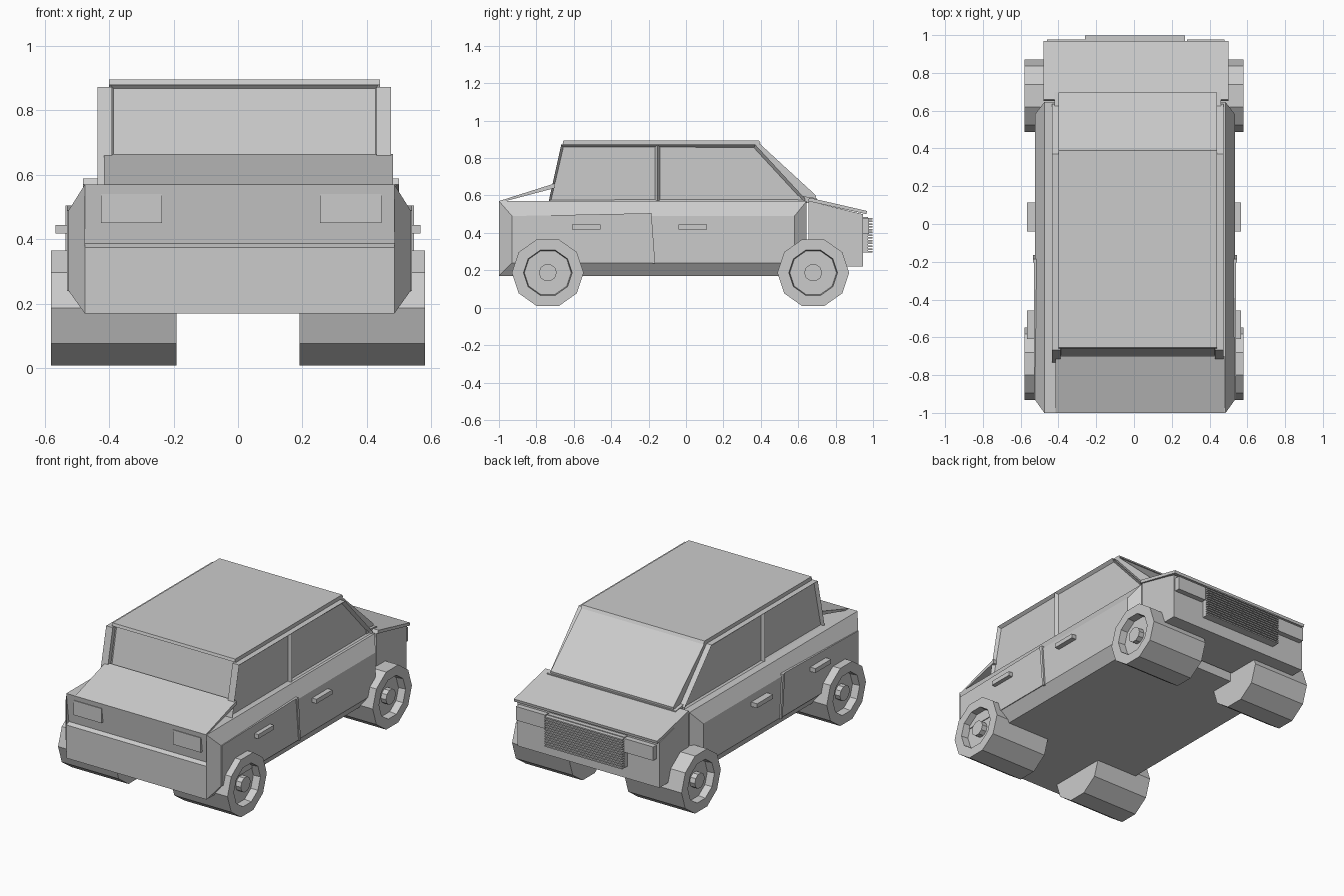
import bpy, bmesh
from math import cos, sin, pi

if "Cube" in bpy.data.objects:
    bpy.data.objects.remove(bpy.data.objects["Cube"])


def finish(name, bm):
    bmesh.ops.recalc_face_normals(bm, faces=bm.faces)
    me = bpy.data.meshes.new(name)
    bm.to_mesh(me)
    bm.free()
    ob = bpy.data.objects.new(name, me)
    bpy.context.collection.objects.link(ob)
    return ob


def loft(name, loops, insets=()):
    """Closed solid through (x, [(y, z), ...]) sections; insets = (axis, sign, width, depth)."""
    bm = bmesh.new()
    rings = [[bm.verts.new((x, y, z)) for y, z in pts] for x, pts in loops]
    n = len(rings[0])
    for a, b in zip(rings, rings[1:]):
        for i in range(n):
            bm.faces.new((a[i], a[(i + 1) % n], b[(i + 1) % n], b[i]))
    bm.faces.new(rings[0])
    bm.faces.new(rings[-1])
    bmesh.ops.recalc_face_normals(bm, faces=bm.faces)
    for axis, sign, width, depth in insets:
        face = max(bm.faces, key=lambda f: f.normal[axis] * sign)
        bmesh.ops.inset_region(bm, faces=[face], thickness=width, depth=-depth)
    return finish(name, bm)


def prism(name, pts, x0, x1, insets=()):
    return loft(name, [(x0, pts), (x1, pts)], insets)


def rect(y0, y1, z0, z1):
    return [(y0, z0), (y1, z0), (y1, z1), (y0, z1)]


def box(name, x0, x1, y0, y1, z0, z1):
    return prism(name, rect(y0, y1, z0, z1), x0, x1)


def gon(r, cy, n=10):
    return [(cy + r * cos(2 * pi * i / n), 0.187 + 0.975 * r * sin(2 * pi * i / n))
            for i in range(n)]


# Main tub: side profile with a ledge across the tail
prism("body", [(-1, .17), (.645, .17), (.645, .57), (-1, .57), (-.975, .387), (-1, .375)],
      -.475, .485)

# Cabin core with recessed tail window, and thin roof panel
prism("cabin", [(-.72, .56), (.69, .56), (.695, .60), (.385, .885), (-.652, .885)],
      -.40, .44, [(1, -1, .02, .02)])
prism("roof", [(-.66, .878), (.40, .878), (.39, .895), (-.655, .895)], -.40, .44)

# Sloping tail deck
prism("tail_deck", [(-1, .57), (-.965, .57), (-.70, .64), (-.70, .665)], -.415, .48)

# Nose block, bonnet, grille
prism("nose", [(.655, .22), (.945, .22), (.945, .50), (.655, .57)], -.48, .49)
prism("bonnet", [(.65, .57), (.965, .50), (.968, .517), (.66, .588)], -.48, .50)
prism("scuttle", [(.60, .56), (.70, .56), (.70, .585), (.60, .60)], -.42, .46)
box("grille_back", -.26, .27, .93, .972, .295, .485)
for i in range(13):
    z = .295 + i * .0148
    box("grille_slat", -.26, .27, .96, .997, z, z + .008)

for s in (-1, 1):
    # Bevelled body flank
    c = .005
    loft("flank", [(c + s * .48, rect(-1, .645, .17, .57)),
                   (c + s * .53, rect(-.93, .58, .24, .49))])
    # Slightly proud door panel with tapered leading edge
    prism("door_panel", [(-.93, .24), (-.18, .24), (-.20, .505), (-.93, .49)],
          c + s * .50, c + s * .535)
    prism("door_seam", [(-.18, .235), (-.165, .235), (-.185, .505), (-.205, .505)],
          c + s * .50, c + s * .54)

    # Side windows: raised frames around recessed panes
    c = .02
    xi, xo = c + s * .41, c + s * .455
    prism("side_window", [(-.735, .565), (-.152, .565), (-.152, .872), (-.667, .872)],
          xi, xo, [(0, s, .018, .018)])
    prism("side_window", [(-.152, .565), (.635, .565), (.635, .585), (.37, .872), (-.152, .872)],
          xi, xo, [(0, s, .018, .018)])

    # Door handles
    for y in (-.61, -.04):
        box("door_handle", s * .52, s * .566, y, y + .153, .418, .445)

    # Lamps at both ends
    c = .01
    box("tail_lamp", c + s * .245, c + s * .435, -1.0, -.96, .45, .54)
    box("head_lamp", c + s * .27, c + s * .47, .93, .978, .395, .48)

    # Wheels with recessed rim and hub
    for y in (-.739, .68):
        loft("wheel", [(s * .19, gon(.192, y)), (s * .58, gon(.192, y)),
                       (s * .58, gon(.13, y)), (s * .535, gon(.125, y))])
        prism("hub", gon(.048, y), s * .52, s * .57)
